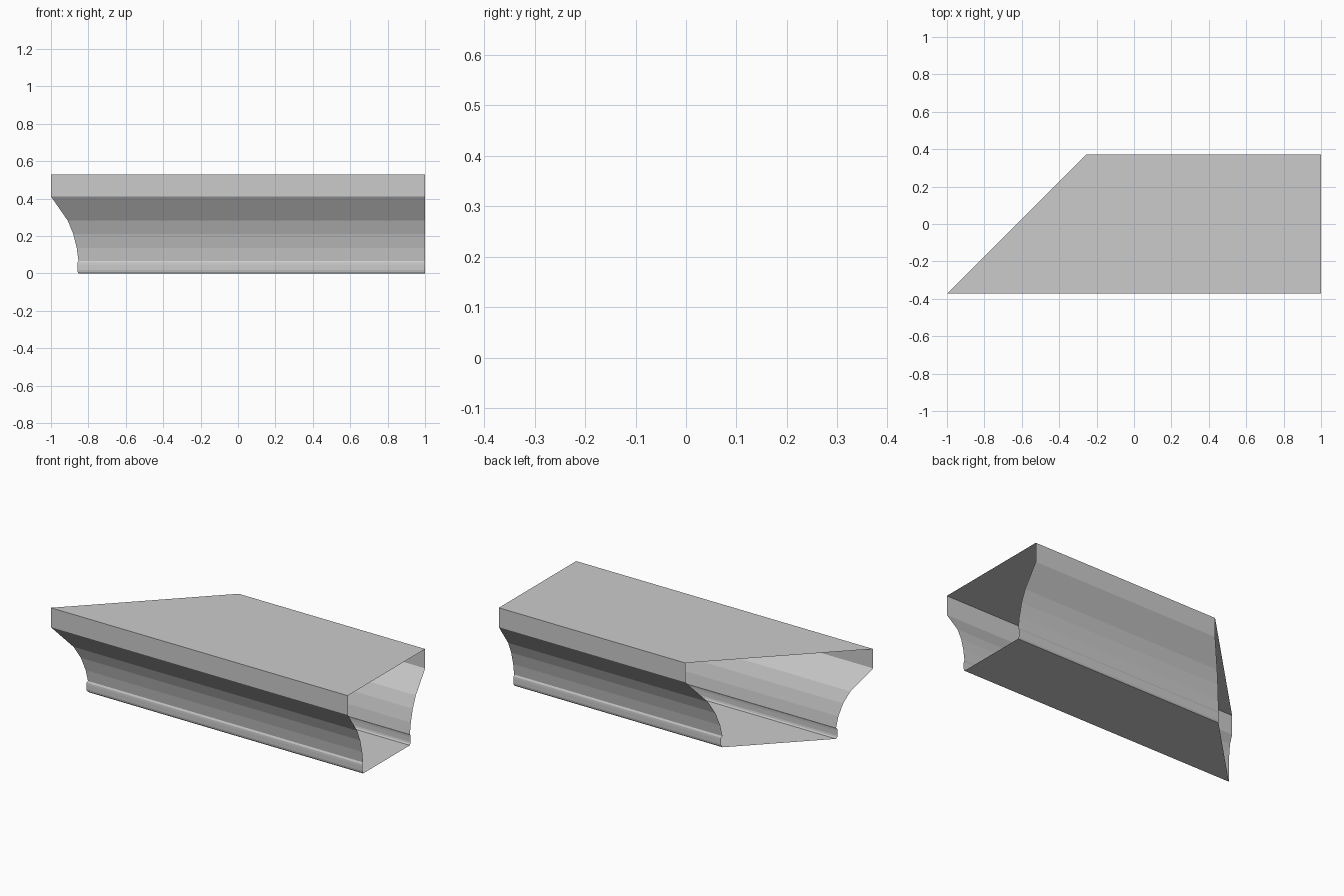
import bpy
import bmesh

if "Cube" in bpy.data.objects:
    bpy.data.objects.remove(bpy.data.objects["Cube"])

# Half cross-section of the cornice: (half width, height), top to bottom
half = [(0.372, 0.53), (0.372, 0.412), (0.282, 0.282), (0.253, 0.212),
        (0.234, 0.135), (0.225, 0.068), (0.230, 0.058), (0.231, 0.045),
        (0.231, 0.018), (0.229, 0.008), (0.224, 0.0)]

# Closed loop: front side going down, back side going up
loop = [(-w, z) for w, z in half] + [(w, z) for w, z in reversed(half)]

# Open-ended extrusion: square cut on the right, 45 degree mitre on the left
bm = bmesh.new()
left = [bm.verts.new((y - 0.628, y, z)) for y, z in loop]
right = [bm.verts.new((1.0, y, z)) for y, z in loop]
n = len(loop)
for i in range(n):
    j = (i + 1) % n
    bm.faces.new((left[i], left[j], right[j], right[i]))

# Make the normals face outward
bm.normal_update()
bm.faces.ensure_lookup_table()
if bm.faces[0].normal.y > 0:
    bmesh.ops.reverse_faces(bm, faces=bm.faces[:])

mesh = bpy.data.meshes.new("mitred_cornice")
bm.to_mesh(mesh)
bm.free()
cornice = bpy.data.objects.new("mitred_cornice", mesh)
bpy.context.collection.objects.link(cornice)
